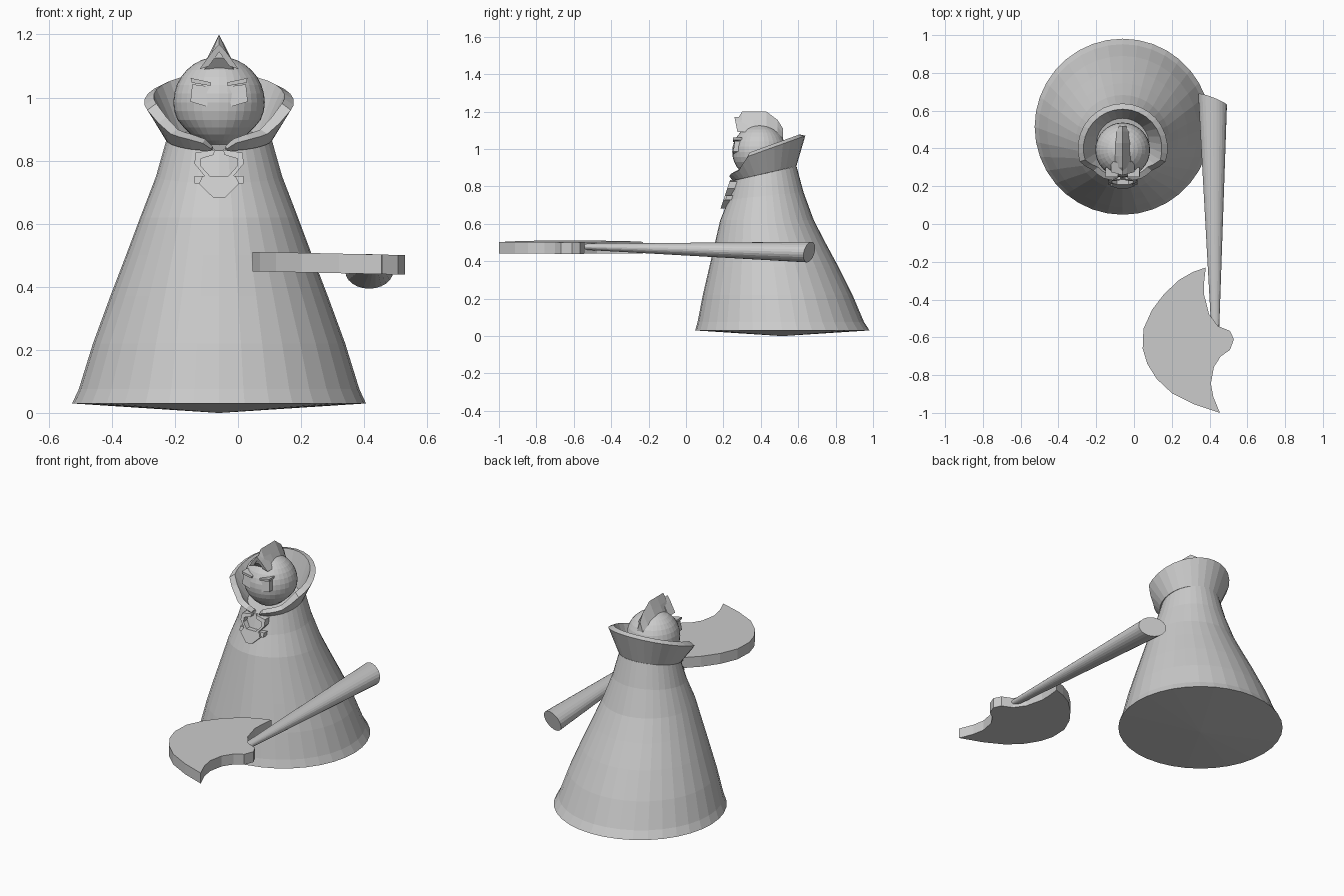
import bpy, bmesh
from math import sin, cos, pi, radians
from mathutils import Vector, Matrix

cube = bpy.data.objects.get("Cube")
if cube:
    bpy.data.objects.remove(cube, do_unlink=True)

CX = -0.06  # centre line of the figure

grey = bpy.data.materials.new("plain_grey")
grey.use_nodes = True
COLOUR = (0.6, 0.6, 0.6, 1)
grey.diffuse_color = COLOUR
grey.node_tree.nodes["Principled BSDF"].inputs["Base Color"].default_value = COLOUR


def finish(bm, name):
    bmesh.ops.recalc_face_normals(bm, faces=bm.faces[:])
    mesh = bpy.data.meshes.new(name)
    bm.to_mesh(mesh)
    bm.free()
    mesh.materials.append(grey)
    obj = bpy.data.objects.new(name, mesh)
    bpy.context.collection.objects.link(obj)
    return obj


def loft(name, rings):
    """Skin closed rings of equal length and cap both ends."""
    bm = bmesh.new()
    loops = [[bm.verts.new(p) for p in ring] for ring in rings]
    n = len(loops[0])
    for a, b in zip(loops, loops[1:]):
        for i in range(n):
            j = (i + 1) % n
            bm.faces.new((a[i], a[j], b[j], b[i]))
    bm.faces.new(loops[0])
    bm.faces.new(loops[-1])
    return finish(bm, name)


def ellipse(centre, u, v, n):
    c, u, v = Vector(centre), Vector(u), Vector(v)
    return [c + u * cos(2 * pi * i / n) + v * sin(2 * pi * i / n) for i in range(n)]


def lerp_table(table, t):
    for (a, fa), (b, fb) in zip(table, table[1:]):
        if t <= b:
            return fa + (fb - fa) * (t - a) / (b - a)
    return table[-1][1]


# Robe: leaning bell, (height, radius, centre y, backward tilt)
robe = [(0, 0.004, 0.515, 0), (0.03, 0.466, 0.515, 0), (0.075, 0.445, 0.507, 0),
        (0.22, 0.4, 0.49, 0), (0.37, 0.345, 0.47, 0), (0.5, 0.295, 0.45, 0),
        (0.62, 0.25, 0.433, 0), (0.75, 0.2, 0.428, 0.02), (0.87, 0.166, 0.425, 0.038)]
loft("robe", [ellipse((CX, y, z), (r, 0, 0), (0, r, t), 36) for z, r, y, t in robe])

# Collar: flared band, tall at the back and low at the front
HEIGHT = [(0, 1), (107, 1), (118, 0.72), (130, 0.45), (150, 0.4), (164, 0.3), (172, 0.08)]


def collar_section(deg):
    a = radians(deg)
    f = lerp_table(HEIGHT, abs(deg))

    def point(h, inset):
        r = 0.17 + 0.068 * h - inset
        y = 0.42 - 0.02 * h + r * cos(a)
        low = 0.83 + 0.23 * (y - 0.25)
        high = 0.96 + 0.36 * (y - 0.33)
        return (CX + r * sin(a), y, low + (high - low) * h + inset * 0.6 * h)
    return [point(0, 0), point(f, 0), point(f, 0.03), point(0, 0.03)]


side = [12, 24, 36, 48, 60, 72, 84, 96, 107, 118, 130, 140, 150, 164, 172]
loft("collar", [collar_section(d) for d in [-s for s in reversed(side)] + [0] + side])

# Head: ball with a slightly narrowed chin
bm = bmesh.new()
bmesh.ops.create_uvsphere(bm, u_segments=32, v_segments=16, radius=0.145)
for v in bm.verts:
    if v.co.z < -0.05:
        v.co.x *= 1 + 2.5 * (v.co.z + 0.05)
    v.co += Vector((CX, 0.392, 0.985))
finish(bm, "head")

# Hair crest: ridge running front to back (y, top, half width, base)
crest = [(0.272, 1.155, 0.02, 1.125), (0.3, 1.2, 0.045, 1.09), (0.36, 1.2, 0.058, 1.085),
         (0.43, 1.2, 0.055, 1.085), (0.49, 1.155, 0.045, 1.06), (0.518, 1.11, 0.02, 1.05)]
loft("hair_crest", [[(CX - w, y, b), (CX - w * 0.4, y, b + (t - b) * 0.6), (CX, y, t),
                     (CX + w * 0.4, y, b + (t - b) * 0.6), (CX + w, y, b)]
                    for y, t, w, b in crest])


def front_plate(name, outline, y_of, depth):
    loft(name, [[(CX + x, y_of(z) + d, z) for x, z in outline] for d in (0, depth)])


# Forelocks, eyes, eyebrows and moustache, mirrored about the centre line
def beard_y(z):
    return 0.234 - 0.33 * (0.83 - z)


for s, label in ((1, "left"), (-1, "right")):
    front_plate("forelock_" + label,
                [(0, 1.17), (s * 0.022, 1.145), (s * 0.062, 1.09), (s * 0.032, 1.1), (0, 1.145)],
                lambda z: 0.275 - 0.2 * (z - 1.09), 0.06)
    front_plate("eye_" + label,
                [(s * 0.03, 1.035), (s * 0.085, 1.042), (s * 0.091, 0.987), (s * 0.038, 0.971)],
                lambda z: 0.25 + 0.15 * (z - 0.97), 0.04)
    front_plate("eyebrow_" + label,
                [(s * 0.025, 1.048), (s * 0.09, 1.062), (s * 0.087, 1.047), (s * 0.027, 1.037)],
                lambda z: 0.25, 0.05)
    front_plate("moustache_" + label,
                [(s * 0.012, 0.835), (s * 0.075, 0.825), (s * 0.078, 0.79), (s * 0.045, 0.75),
                 (s * 0.03, 0.752), (s * 0.057, 0.782), (s * 0.058, 0.806), (s * 0.018, 0.818)],
                beard_y, 0.04)

front_plate("goatee", [(-0.052, 0.752), (0.052, 0.752), (0.064, 0.727), (0.018, 0.682),
                       (-0.018, 0.682), (-0.064, 0.727)], beard_y, 0.035)
front_plate("goatee_band", [(-0.078, 0.752), (0.078, 0.752), (0.078, 0.728), (-0.078, 0.728)],
            lambda z: beard_y(z) + 0.01, 0.035)

# Axe blade: crescent plate lying flat, sloping slightly to one side
blade = [(0.38, -0.23), (0.31, -0.255), (0.24, -0.295), (0.16, -0.37), (0.095, -0.455),
         (0.05, -0.555), (0.046, -0.66), (0.07, -0.74), (0.12, -0.82), (0.2, -0.895),
         (0.32, -0.955), (0.455, -1.0), (0.42, -0.915), (0.407, -0.845), (0.423, -0.757),
         (0.46, -0.7), (0.508, -0.667), (0.529, -0.61), (0.508, -0.566), (0.444, -0.54),
         (0.397, -0.476), (0.37, -0.37), (0.372, -0.3)]
loft("axe_blade", [[(x, y, z - 0.022 * x) for x, y in blade] for z in (0.45, 0.512)])

# Axe handle: tapered flattened shaft with a slanted butt
loft("axe_handle", [ellipse((0.43, -0.56, 0.478), (0.021, 0, 0), (0, 0, 0.016), 24),
                    ellipse((0.416, 0.659, 0.449), (0.076, -0.029, 0), (0, 0.012, 0.055), 24)])
